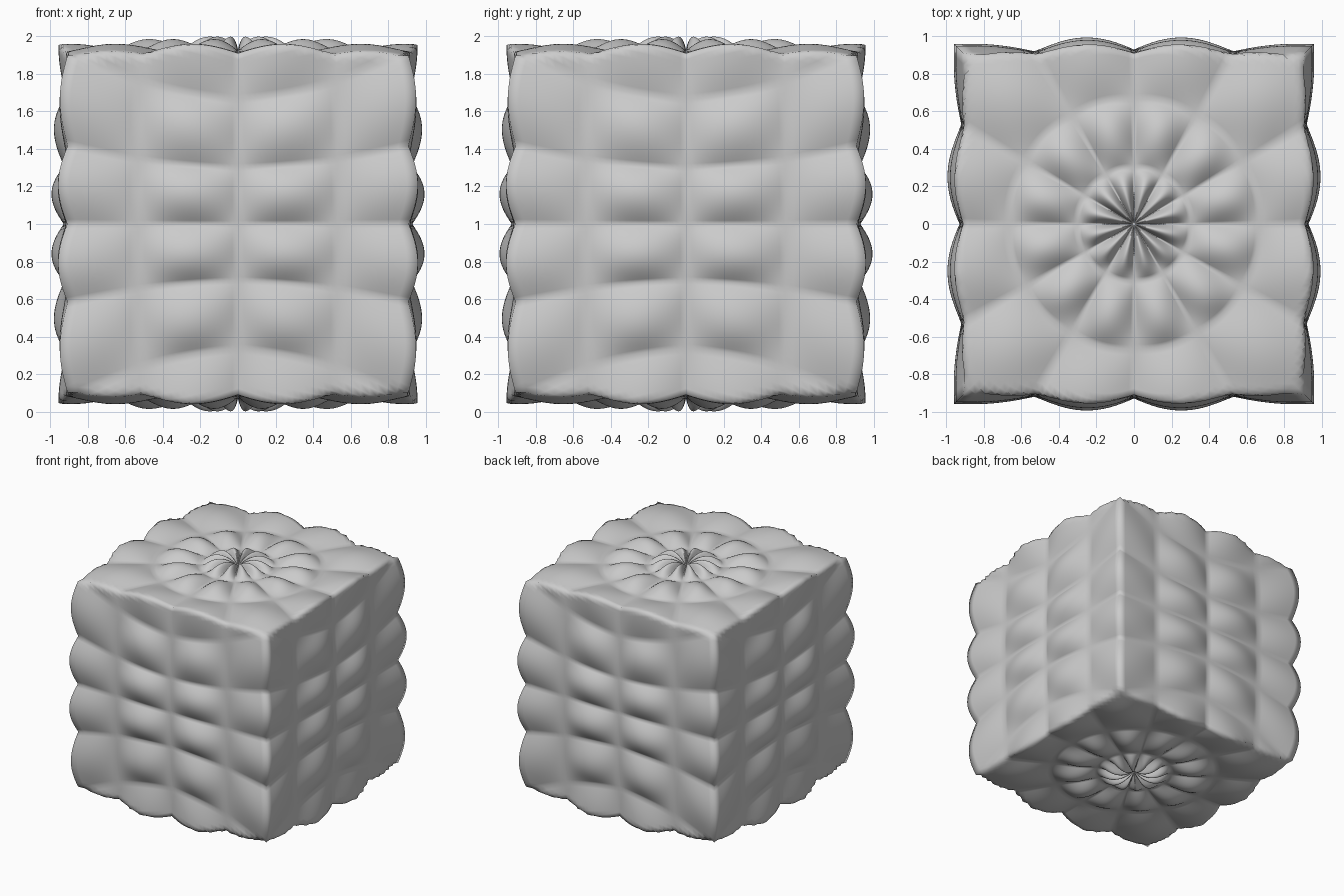
import bpy, bmesh
from math import sin, atan2, asin
from mathutils import Vector

if "Cube" in bpy.data.objects:
    bpy.data.objects.remove(bpy.data.objects["Cube"])

LOBES_AROUND = 12    # puffs around the vertical axis
BANDS = 10           # puff rows from pole to pole
CUBE = 0.86          # share of the cube projection
SEAM, PUFF = 0.069, 0.07   # rounded share at the seams, extra at puff centres


def puffed(co):
    """Project a sphere point to a slightly rounded cube and quilt it."""
    d = co.normalized()
    lon = atan2(d.y, d.x)
    lat = asin(max(-1.0, min(1.0, d.z)))
    bump = abs(sin(lon * LOBES_AROUND / 2)) * abs(sin(lat * BANDS))
    box = d / max(abs(d.x), abs(d.y), abs(d.z))
    return box * CUBE + d * (SEAM + PUFF * bump) + Vector((0, 0, 1))


# Quilted cube cushion shaped from a latitude/longitude sphere
bm = bmesh.new()
bmesh.ops.create_uvsphere(bm, u_segments=192, v_segments=160, radius=1.0)
for v in bm.verts:
    v.co = puffed(v.co)
for f in bm.faces:
    f.smooth = True

mesh = bpy.data.meshes.new("quilted_cube")
bm.to_mesh(mesh)
bm.free()
obj = bpy.data.objects.new("quilted_cube", mesh)
bpy.context.collection.objects.link(obj)
